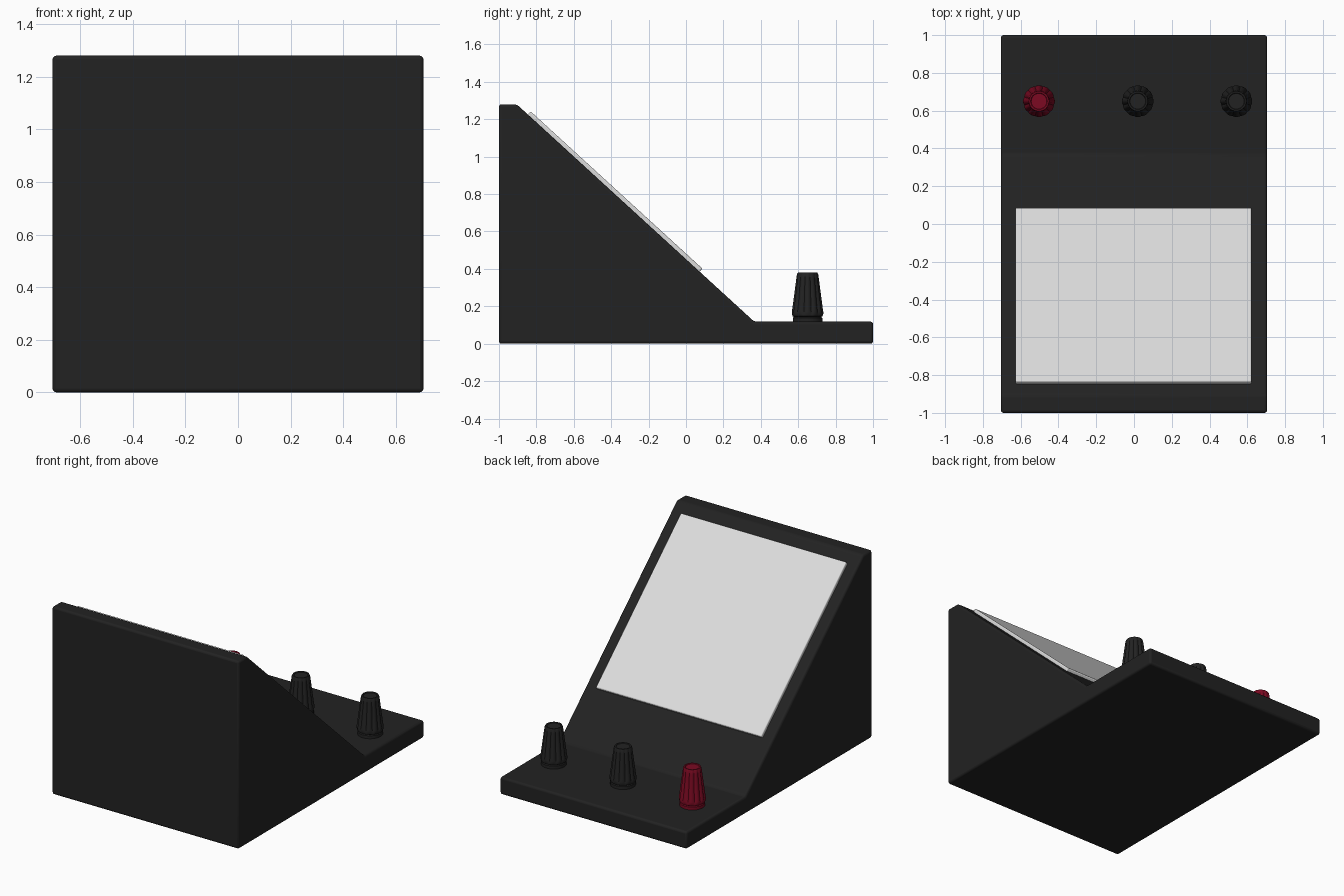
import bpy, bmesh, math
from mathutils import Vector

if "Cube" in bpy.data.objects:
    bpy.data.objects.remove(bpy.data.objects["Cube"])


def material(name, rgb):
    m = bpy.data.materials.new(name)
    m.diffuse_color = (*rgb, 1)
    m.use_nodes = True
    m.node_tree.nodes["Principled BSDF"].inputs["Base Color"].default_value = m.diffuse_color
    return m


BLACK = material("matte_black", (0.016, 0.016, 0.016))
WHITE = material("pale_grey", (0.72, 0.72, 0.72))
RED = material("dark_red", (0.2, 0.003, 0.016))


def finish(bm, name, mat, bevel=0):
    bmesh.ops.recalc_face_normals(bm, faces=bm.faces)
    mesh = bpy.data.meshes.new(name)
    bm.to_mesh(mesh)
    bm.free()
    mesh.materials.append(mat)
    ob = bpy.data.objects.new(name, mesh)
    bpy.context.collection.objects.link(ob)
    if bevel:
        b = ob.modifiers.new("bevel", 'BEVEL')
        b.width = bevel
        b.segments = 3
        b.limit_method = 'ANGLE'
        b.angle_limit = math.radians(25)
    bpy.ops.object.select_all(action='DESELECT')
    ob.select_set(True)
    bpy.context.view_layer.objects.active = ob
    bpy.ops.object.shade_smooth_by_angle(angle=math.radians(30))
    return ob


def extrude_profile(name, pts, x0, x1, mat, bevel):
    bm = bmesh.new()
    face = bm.faces.new([bm.verts.new((x0, y, z)) for y, z in pts])
    ext = bmesh.ops.extrude_face_region(bm, geom=[face])
    bmesh.ops.translate(bm, vec=(x1 - x0, 0, 0),
                        verts=[v for v in ext["geom"] if isinstance(v, bmesh.types.BMVert)])
    return finish(bm, name, mat, bevel)


# wedge housing with low control ledge
top, foot = Vector((-0.905, 1.28)), Vector((0.365, 0.118))
extrude_profile("housing", [(-1, 0), (1, 0), (1, 0.118), foot, top, (-1, 1.28)],
                -0.705, 0.705, BLACK, 0.014)

# sloping display plate
along = (foot - top).normalized()
normal = Vector((-along.y, along.x))
a, b = top + along * 0.08, top + along * 1.325
extrude_profile("screen", [a - normal * 0.02, b - normal * 0.02,
                           b + normal * 0.022, a + normal * 0.022],
                -0.628, 0.622, WHITE, 0.007)


# fluted knob: rings of (height, radius, flute depth)
def knob(name, x, mat, y=0.65, flutes=12, n=72):
    rings = [(0.11, 0.079, 0), (0.138, 0.079, 0), (0.143, 0.074, 0), (0.147, 0.080, 0),
             (0.158, 0.084, 0.003), (0.172, 0.084, 0.008), (0.19, 0.081, 0.009),
             (0.35, 0.060, 0.006), (0.371, 0.057, 0.003), (0.38, 0.052, 0),
             (0.38, 0.044, 0), (0.376, 0.041, 0)]
    bm = bmesh.new()
    loops = []
    for z, r, d in rings:
        loop = []
        for i in range(n):
            t = 2 * math.pi * i / n
            rr = r - d * (1 - abs(math.cos(t * flutes / 2)))
            loop.append(bm.verts.new((x + rr * math.cos(t), y + rr * math.sin(t), z)))
        loops.append(loop)
    for lo, hi in zip(loops, loops[1:]):
        for i in range(n):
            j = (i + 1) % n
            bm.faces.new((lo[i], lo[j], hi[j], hi[i]))
    bm.faces.new(loops[0])
    bm.faces.new(loops[-1])
    finish(bm, name, mat)


knob("knob_left", -0.503, RED)
knob("knob_middle", 0.02, BLACK)
knob("knob_right", 0.542, BLACK)
